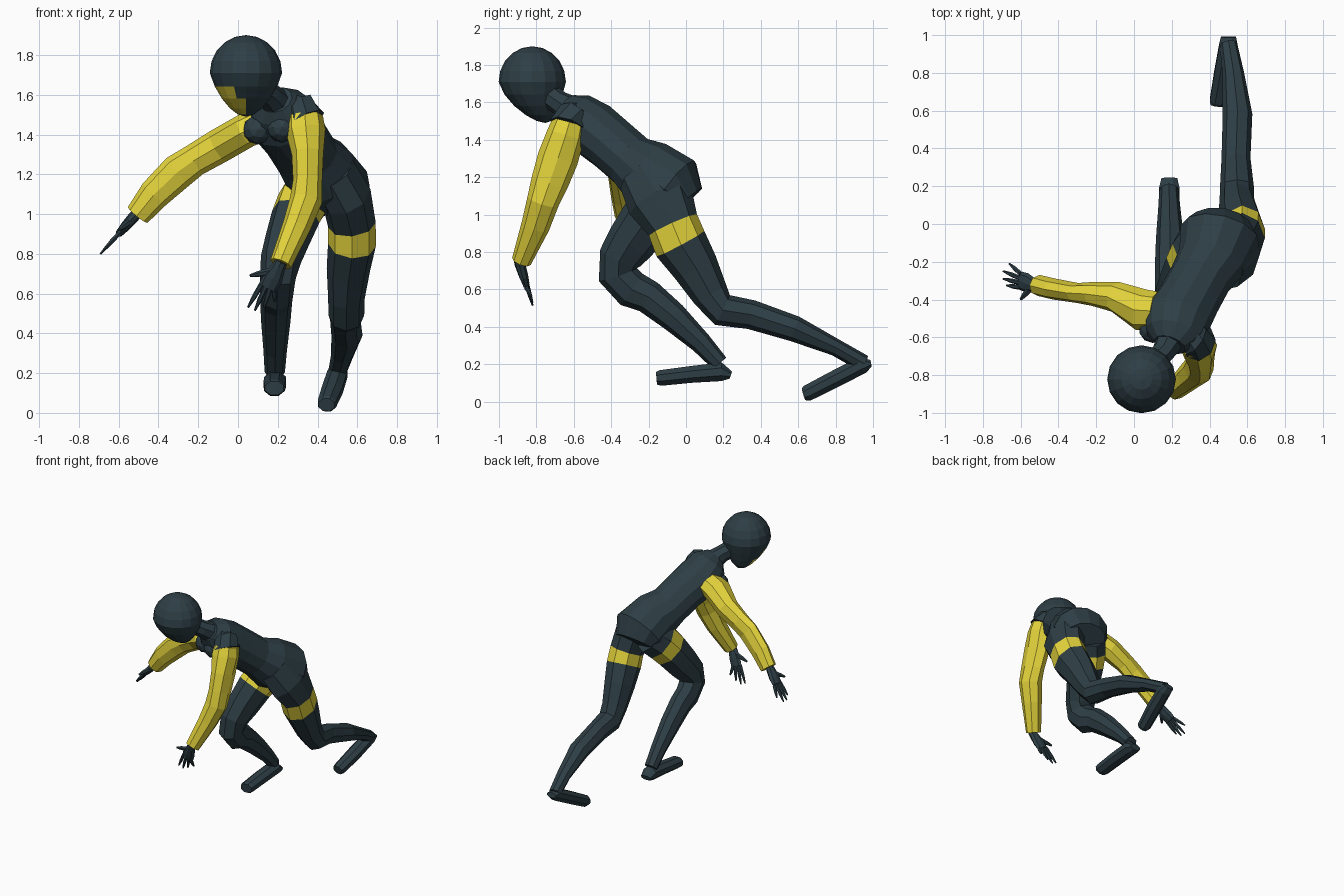
import bpy, bmesh, math
from mathutils import Vector


def material(name, rgb):
    m = bpy.data.materials.new(name)
    m.diffuse_color = (*rgb, 1)
    return m


MATS = [material("dark slate", (0.027, 0.049, 0.06)), material("yellow", (0.78, 0.66, 0.045))]


def finish(name, bm):
    bmesh.ops.recalc_face_normals(bm, faces=bm.faces[:])
    me = bpy.data.meshes.new(name)
    bm.to_mesh(me)
    bm.free()
    for m in MATS:
        me.materials.append(m)
    ob = bpy.data.objects.new(name, me)
    bpy.context.collection.objects.link(ob)
    return ob


def loft(name, rings, side, side_end=None, n=8, boxy=False, yellow=()):
    """Skin of elliptical rings (x, y, z, half width along side, half depth)."""
    bm = bmesh.new()
    pts = [Vector(r[:3]) for r in rings]
    last = len(rings) - 1
    s0, s1 = Vector(side), Vector(side_end or side)
    phase, grow = (math.pi / n, 1.08) if boxy else (0, 1.02)
    loops = []
    for i, r in enumerate(rings):
        t = (pts[min(i + 1, last)] - pts[max(i - 1, 0)]).normalized()
        s = s0.lerp(s1, i / last)
        u = (s - t * s.dot(t)).normalized()
        v = t.cross(u)
        loop = []
        for k in range(n):
            a = 2 * math.pi * k / n + phase
            loop.append(bm.verts.new(pts[i] + grow * (u * r[3] * math.cos(a) + v * r[4] * math.sin(a))))
        loops.append(loop)
    for i in range(last):
        for k in range(n):
            j = (k + 1) % n
            f = bm.faces.new((loops[i][k], loops[i][j], loops[i + 1][j], loops[i + 1][k]))
            f.material_index = int(i in yellow)
    for loop, seg in ((loops[0], 0), (loops[-1], last - 1)):
        bm.faces.new(loop).material_index = int(seg in yellow)
    return finish(name, bm)


def hand(name, wrist, knuckle, side, tips, thumb):
    """Flat palm, four tapering fingers and a thumb."""
    w, kn, s = Vector(wrist), Vector(knuckle), Vector(side).normalized()
    mid = w.lerp(kn, 0.55)
    back = w + (w - kn) * 0.25
    loft(name + "_palm", [(*back, .03, .025), (*w, .034, .028), (*mid, .05, .025), (*kn, .048, .018)], s)
    for i, tip in enumerate(tips):
        root = kn + s * (0.036 - 0.024 * i)
        tip = Vector(tip)
        loft(f"{name}_finger_{i + 1}", [(*root, .013, .013), (*root.lerp(tip, .55), .012, .011),
                                        (*tip, .005, .005)], s, n=6)
    root, tip = w.lerp(kn, 0.3) + s * 0.02, Vector(thumb)
    loft(name + "_thumb", [(*root, .02, .018), (*root.lerp(tip, .6), .015, .014), (*tip, .007, .007)],
         kn - w, n=6)


X, Y = (1, 0, 0), (0, 1, 0)

# Torso, from crotch to collar, twisting toward the shoulders
loft("torso", [
    (.46, .0, 1.07, .16, .11), (.455, -.06, 1.14, .21, .18), (.41, -.20, 1.215, .18, .185),
    (.35, -.29, 1.285, .162, .145), (.29, -.40, 1.38, .163, .145), (.23, -.50, 1.46, .175, .15),
    (.21, -.59, 1.54, .15, .12), (.19, -.64, 1.575, .085, .075)],
    (1, -.2, -.05), (.84, -.47, .2), n=12)
loft("neck", [(.20, -.60, 1.55, .08, .08), (.155, -.68, 1.60, .062, .062), (.07, -.76, 1.66, .065, .065)], X)

# Chest forms
for label, c in (("right", (.10, -.555, 1.425)), ("left", (.22, -.615, 1.435))):
    bm = bmesh.new()
    bmesh.ops.create_icosphere(bm, subdivisions=2, radius=.075)
    bmesh.ops.translate(bm, vec=c, verts=bm.verts)
    finish(label + "_chest", bm)

# Head: rounded skull narrowing to the chin, with a yellow face patch
bm = bmesh.new()
bmesh.ops.create_uvsphere(bm, u_segments=16, v_segments=10, radius=1)
face_dir = Vector((-.62, -.38, -.68)).normalized()
for f in bm.faces:
    f.material_index = int(f.calc_center_median().normalized().dot(face_dir) > .83)
for v in bm.verts:
    t = max(0, -v.co.z)
    k = 1 - .3 * t
    v.co = (.04 + v.co.x * .182 * k, -.822 + v.co.y * .18 * k + .07 * t * t,
            1.71 + v.co.z * (.22 if t else .19))
finish("head", bm)

# Left arm, hanging forward
loft("left_shoulder", [(.26, -.57, 1.52, .09, .09), (.32, -.61, 1.52, .09, .09),
                       (.345, -.63, 1.47, .095, .10)], X, n=8)
loft("left_sleeve", [
    (.335, -.625, 1.49, .09, .09), (.34, -.645, 1.42, .098, .10), (.35, -.685, 1.30, .078, .107),
    (.35, -.73, 1.17, .072, .098), (.342, -.765, 1.07, .08, .085), (.295, -.805, .94, .07, .075),
    (.215, -.88, .75, .055, .052)], X, yellow=range(6))
hand("left_hand", (.205, -.888, .735), (.15, -.855, .63), (-.87, 0, .45),
     [(.05, -.822, .53), (.085, -.82, .515), (.13, -.82, .53), (.185, -.825, .56)], (.06, -.86, .69))

# Right arm, stretched to the side
loft("right_sleeve", [
    (.12, -.46, 1.455, .10, .085), (.04, -.455, 1.42, .11, .085), (-.10, -.385, 1.34, .08, .085),
    (-.22, -.37, 1.27, .062, .08), (-.30, -.365, 1.215, .052, .088), (-.42, -.345, 1.10, .055, .078),
    (-.505, -.325, .995, .055, .062)], Y, yellow=range(6))
hand("right_hand", (-.525, -.325, .985), (-.60, -.30, .90), (0, -1, 0),
     [(-.675, -.325, .82), (-.692, -.29, .80), (-.692, -.25, .80), (-.66, -.21, .84)], (-.60, -.40, .92))

# Left leg, trailing behind, with thigh band
loft("left_leg", [
    (.47, -.22, 1.22, .12, .15), (.545, -.14, 1.09, .125, .18), (.573, -.07, .945, .118, .138),
    (.573, -.03, .845, .118, .142), (.555, .05, .72, .107, .122), (.545, .13, .575, .09, .097),
    (.545, .195, .49, .088, .087), (.54, .35, .465, .075, .077), (.548, .58, .39, .077, .068),
    (.525, .80, .29, .056, .045), (.50, .95, .205, .046, .045)], X, yellow=(2,))
loft("left_foot", [(.50, .99, .205, .04, .018), (.50, .94, .195, .05, .046), (.475, .79, .118, .052, .046),
                   (.447, .65, .046, .046, .043), (.445, .63, .04, .04, .033)], X, boxy=True)

# Right leg, bent forward, with thigh band
loft("right_leg", [
    (.37, -.08, 1.12, .13, .14), (.325, -.14, 1.06, .13, .145), (.29, -.20, .985, .122, .142),
    (.245, -.29, .86, .11, .13), (.215, -.35, .77, .10, .115), (.20, -.365, .68, .088, .105),
    (.195, -.29, .60, .082, .10), (.192, -.20, .56, .079, .088), (.19, -.07, .455, .072, .077),
    (.187, .08, .315, .058, .057), (.185, .18, .205, .05, .046)], X, yellow=(1,))
loft("right_foot", [(.187, .24, .142, .042, .02), (.187, .19, .16, .055, .05), (.185, .03, .146, .056, .045),
                    (.183, -.135, .127, .052, .042), (.183, -.158, .125, .047, .034)], X, boxy=True)
